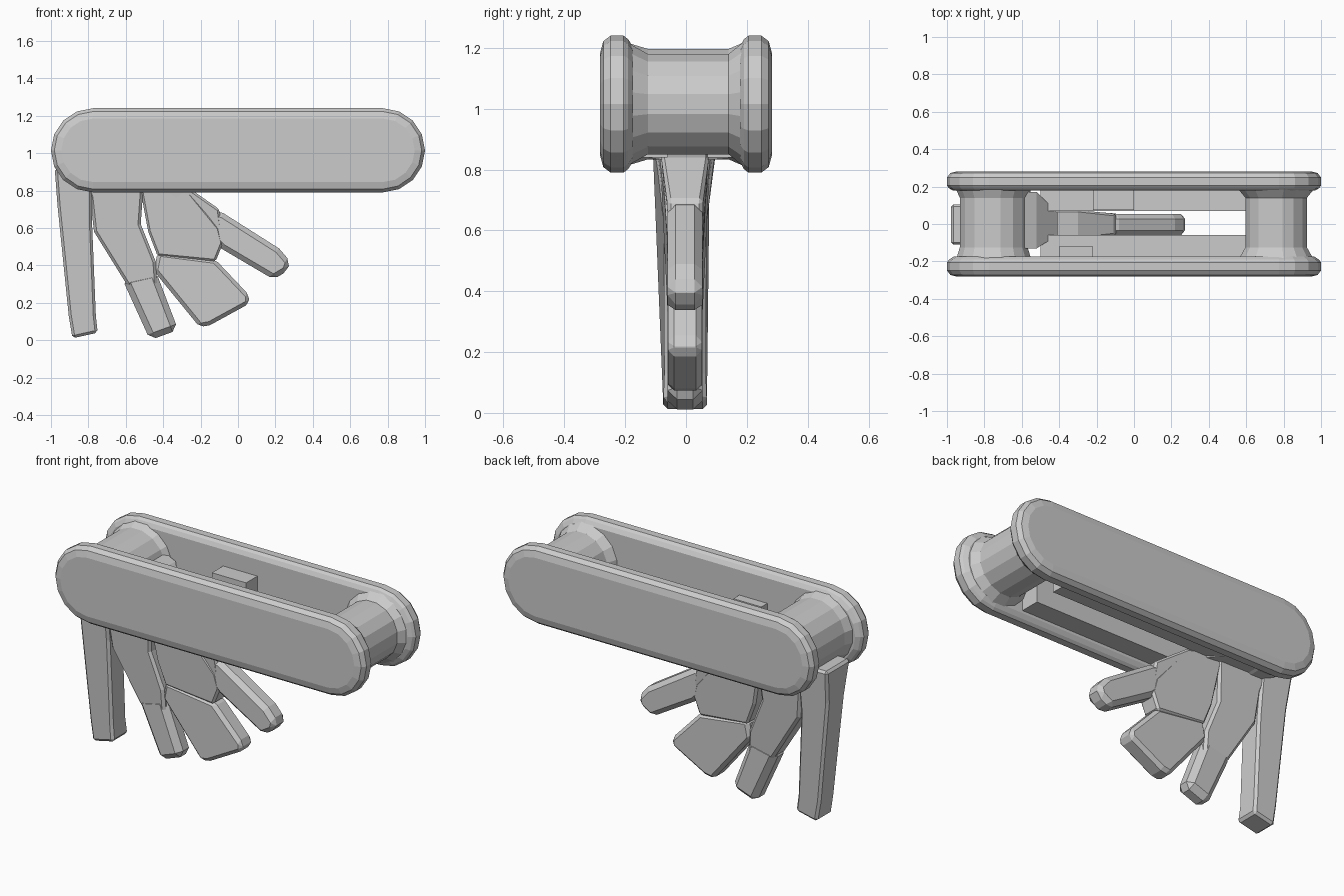
import bpy, bmesh
from math import sin, cos, pi


def make(name, rings, bevel=0.0, close_caps=True):
    """Skin matching rings of points, cap both ends, optional chamfer."""
    bm = bmesh.new()
    vs = [[bm.verts.new(p) for p in r] for r in rings]
    n = len(rings[0])
    for a, b in zip(vs, vs[1:]):
        for i in range(n):
            bm.faces.new((a[i], a[(i + 1) % n], b[(i + 1) % n], b[i]))
    if close_caps:
        bm.faces.new(vs[0])
        bm.faces.new(vs[-1])
    bmesh.ops.recalc_face_normals(bm, faces=bm.faces)
    me = bpy.data.meshes.new(name)
    bm.to_mesh(me)
    bm.free()
    ob = bpy.data.objects.new(name, me)
    bpy.context.collection.objects.link(ob)
    if bevel:
        m = ob.modifiers.new("chamfer", "BEVEL")
        m.width = bevel
        m.segments = 1
        m.limit_method = 'ANGLE'
        m.angle_limit = 0.6
    return ob


def prism(name, pts, bevel=0.0, cy=-0.003):
    """Side profile of (x, z, half thickness) extruded along y."""
    return make(name, [[(x, cy + s * h, z) for x, z, h in pts] for s in (-1, 1)], bevel)


def box(name, x0, x1, y0, y1, z0, z1, bevel=0.0):
    h = (y1 - y0) / 2
    return prism(name, [(x0, z0, h), (x1, z0, h), (x1, z1, h), (x0, z1, h)],
                 bevel, (y0 + y1) / 2)


ZC, R, SEG = 1.015, 0.225, 8


def stadium(y, inset):
    r = R - inset
    pts = []
    for cx, a0 in ((1 - R, -pi / 2), (-(1 - R), pi / 2)):
        for i in range(SEG + 1):
            a = a0 + pi * i / SEG
            pts.append((cx + r * cos(a), y, ZC + r * sin(a)))
    return pts


# Handle side plates, chamfered on both faces
for name, s, inner in (("front_side_plate", -1, 0.175), ("back_side_plate", 1, 0.178)):
    make(name, [stadium(s * y, i) for y, i in
                ((0.282, 0.055), (0.272, 0.018), (0.248, 0), (0.205, 0), (0.19, 0.012), (inner, 0.035))])


def barrel(name, cx, r, sx=1.0):
    prof = ((-0.19, 0.205), (-0.125, r), (0.14, r), (0.185, 0.205))
    return make(name, [[(cx + sx * q * cos(2 * pi * i / 16 + pi / 16), y,
                         ZC + q * sin(2 * pi * i / 16 + pi / 16))
                        for i in range(16)] for y, q in prof])


# Pivot barrels at both ends
barrel("right_pivot_barrel", 0.76, 0.168)
barrel("left_pivot_barrel", -0.75, 0.185)

# Stacked tool roots beside the left pivot, tapering to a point
make("tool_root_block", [[(x, y0, z), (x, y1, z), (x, y1, z + h), (x, y0, z + h)]
                         for x, y0, y1, z, h in ((-0.78, -0.13, 0.17, 0.84, 0.34),
                                                 (-0.52, -0.13, 0.17, 0.84, 0.22),
                                                 (-0.41, -0.06, 0.06, 0.83, 0.12))])

# Folded tools lying inside the handle
box("front_folded_tool", -0.5, 0.6, -0.178, -0.06, 0.84, 1.0)
box("back_folded_tool", -0.5, 0.6, 0.07, 0.18, 0.84, 1.0)
box("back_folded_tool_heel", -0.22, 0.0, 0.075, 0.18, 0.98, 1.11)
box("front_folded_tool_heel", -0.4, -0.22, -0.178, -0.12, 0.98, 1.06)

# Open leg tool, narrowing towards its foot
prism("straight_tool", [(-0.98, 0.92, 0.11), (-0.78, 0.92, 0.11), (-0.78, 0.80, 0.09),
                        (-0.78, 0.62, 0.07), (-0.76, 0.13, 0.068), (-0.75, 0.04, 0.072),
                        (-0.885, 0.01, 0.072), (-0.905, 0.13, 0.07),
                        (-0.965, 0.72, 0.08)], 0.014)

# Second open tool: wide neck and rod tip
prism("second_tool_neck", [(-0.84, 0.92, 0.10), (-0.50, 0.90, 0.09), (-0.52, 0.62, 0.062),
                           (-0.44, 0.42, 0.058), (-0.43, 0.28, 0.056), (-0.59, 0.29, 0.056),
                           (-0.77, 0.58, 0.062), (-0.79, 0.76, 0.08)], 0.015)
prism("second_tool_tip", [(-0.62, 0.33, 0.058), (-0.44, 0.37, 0.058), (-0.32, 0.055, 0.058),
                          (-0.47, 0.0, 0.058)], 0.032)

# Third open tool: neck and broad blade
prism("third_tool_neck", [(-0.54, 0.90, 0.08), (-0.28, 0.82, 0.075), (-0.10, 0.60, 0.06),
                          (-0.08, 0.52, 0.056), (-0.12, 0.42, 0.056), (-0.43, 0.45, 0.056),
                          (-0.48, 0.58, 0.058)], 0.012)
prism("third_tool_blade", [(-0.43, 0.47, 0.056), (-0.12, 0.43, 0.056), (0.06, 0.24, 0.056),
                           (0.06, 0.195, 0.056), (-0.15, 0.08, 0.056), (-0.205, 0.07, 0.056),
                           (-0.45, 0.37, 0.056)], 0.02)

# Fourth open tool: flared neck and rod
prism("fourth_tool_neck", [(-0.54, 0.90, 0.08), (-0.30, 0.84, 0.08), (-0.10, 0.70, 0.058),
                           (-0.08, 0.56, 0.056), (-0.40, 0.57, 0.056)], 0.012)
prism("fourth_tool_rod", [(-0.16, 0.70, 0.057), (-0.08, 0.68, 0.057), (0.22, 0.49, 0.057),
                          (0.28, 0.42, 0.057), (0.265, 0.37, 0.057), (0.19, 0.325, 0.057),
                          (-0.09, 0.49, 0.057), (-0.16, 0.56, 0.057)], 0.026)
